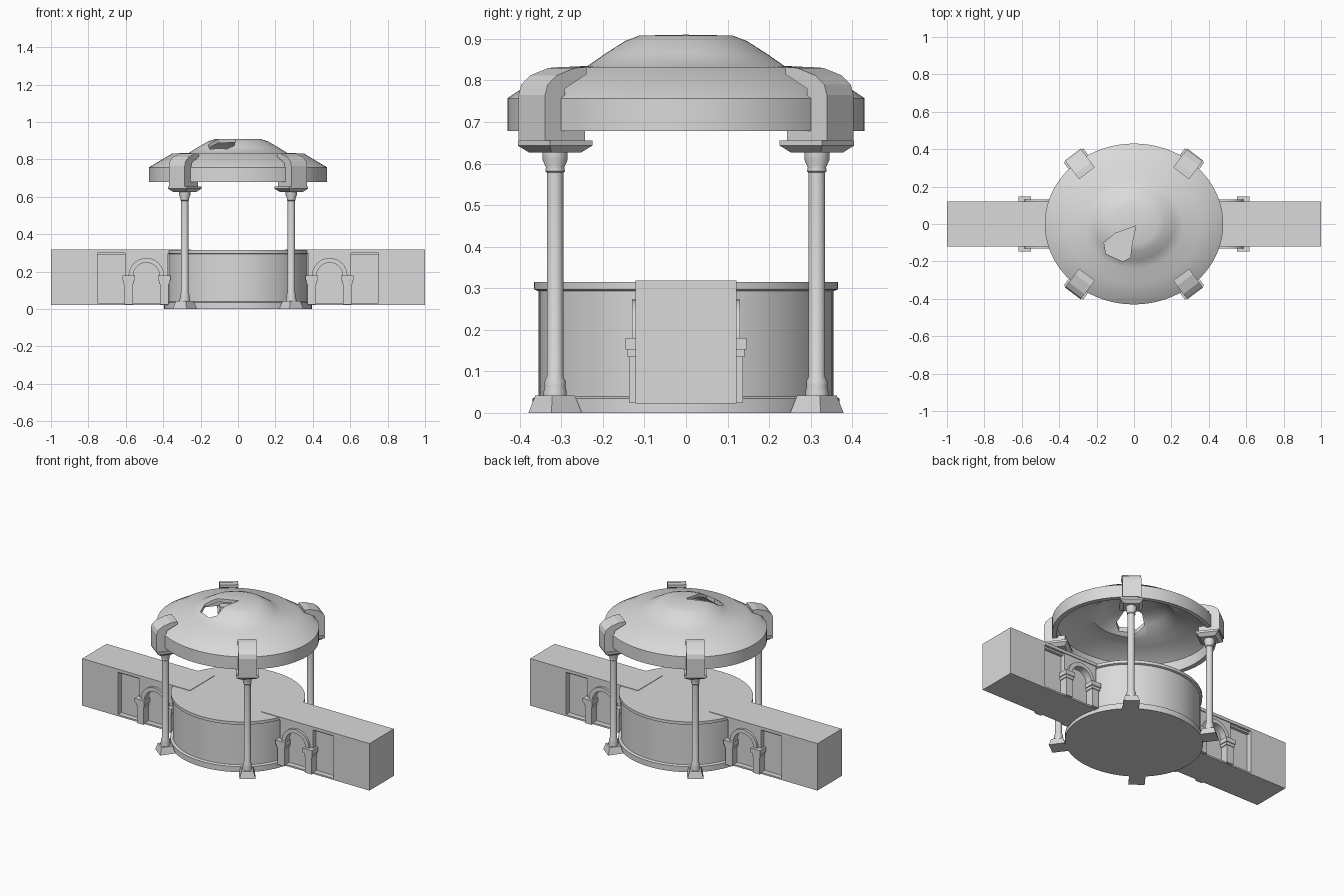
import bpy, bmesh, math
from mathutils import Matrix

if "Cube" in bpy.data.objects:
    bpy.data.objects.remove(bpy.data.objects["Cube"])

stone = bpy.data.materials.new("light_grey_stone")
stone.use_nodes = True
GREY = (0.7, 0.7, 0.7, 1)
stone.diffuse_color = GREY
stone.node_tree.nodes["Principled BSDF"].inputs["Base Color"].default_value = GREY


def finish(bm, name, matrix=None):
    if matrix:
        bm.transform(matrix)
    bmesh.ops.recalc_face_normals(bm, faces=bm.faces)
    mesh = bpy.data.meshes.new(name)
    bm.to_mesh(mesh)
    bm.free()
    mesh.materials.append(stone)
    ob = bpy.data.objects.new(name, mesh)
    bpy.context.collection.objects.link(ob)
    return ob


def smooth(ob, angle=40):
    bpy.ops.object.select_all(action="DESELECT")
    ob.select_set(True)
    bpy.context.view_layer.objects.active = ob
    bpy.ops.object.shade_smooth_by_angle(angle=math.radians(angle))


def lathe(name, profile, sx=1, sy=1, segments=72, matrix=None):
    """Closed (radius, z) profile, both ends on the axis."""
    bm = bmesh.new()
    verts = [bm.verts.new((r, 0, z)) for r, z in profile]
    edges = [bm.edges.new(pair) for pair in zip(verts, verts[1:])]
    bmesh.ops.spin(bm, geom=verts + edges, cent=(0, 0, 0), axis=(0, 0, 1),
                   angle=math.tau, steps=segments)
    bmesh.ops.remove_doubles(bm, verts=bm.verts, dist=0.0001)
    bmesh.ops.scale(bm, vec=(sx, sy, 1), verts=bm.verts)
    ob = finish(bm, name, matrix)
    smooth(ob)
    return ob


def prism(name, outline, y0, y1, matrix=None):
    """Outline in (x, z), extruded along y."""
    bm = bmesh.new()
    face = bm.faces.new([bm.verts.new((x, y0, z)) for x, z in outline])
    new = bmesh.ops.extrude_face_region(bm, geom=[face])["geom"]
    moved = [v for v in new if isinstance(v, bmesh.types.BMVert)]
    bmesh.ops.translate(bm, vec=(0, y1 - y0, 0), verts=moved)
    return finish(bm, name, matrix)


def box(name, x0, x1, y0, y1, z0, z1, matrix=None):
    return prism(name, [(x0, z0), (x1, z0), (x1, z1), (x0, z1)], y0, y1, matrix)


def frustum(name, half0, half1, z0, z1, matrix):
    bm = bmesh.new()
    bmesh.ops.create_cone(bm, cap_ends=True, segments=4, radius1=half0 * math.sqrt(2),
                          radius2=half1 * math.sqrt(2), depth=z1 - z0,
                          matrix=Matrix.Translation((0, 0, (z0 + z1) / 2))
                          @ Matrix.Rotation(math.pi / 4, 4, "Z"))
    return finish(bm, name, matrix)


def arc(cx, cz, r, steps=16):
    return [(cx + r * math.cos(math.pi * i / steps), cz + r * math.sin(math.pi * i / steps))
            for i in range(steps + 1)]


# Round platform with foot ring and rim
lathe("platform", [(0, 0), (1.04, 0), (1.04, 0.035), (1, 0.04), (1, 0.293),
                   (1.03, 0.297), (1.03, 0.315), (0, 0.315)], 0.38, 0.355)

# Dome shell
dome = lathe("dome", [(0, 0.91), (0.26, 0.908), (0.34, 0.895), (0.45, 0.865), (0.55, 0.835),
                      (0.74, 0.831), (1, 0.757), (1, 0.678), (0.94, 0.678), (0.94, 0.745),
                      (0.72, 0.805), (0.52, 0.81), (0.4, 0.86), (0.25, 0.888), (0, 0.89)],
             0.477, 0.43)

# Broken opening in the dome
hole = [(0.01, -0.01), (-0.1, -0.05), (-0.16, -0.1), (-0.15, -0.16),
        (-0.06, -0.2), (-0.02, -0.18), (-0.01, -0.1)]
cutter = prism("dome_hole_cutter", hole, -0.8, -1.0, Matrix.Rotation(-math.pi / 2, 4, "X")
               @ Matrix.Diagonal((1, 1, -1, 1)))
cutter.data.transform(Matrix.Diagonal((1, 1, -1 if cutter.data.vertices[0].co.z < 0 else 1, 1)))
# Keep the opening on the front side and its faces outward
if min(v.co.y for v in cutter.data.vertices) > -0.1:
    cutter.data.transform(Matrix.Diagonal((1, -1, 1, 1)))
bm = bmesh.new()
bm.from_mesh(cutter.data)
bmesh.ops.recalc_face_normals(bm, faces=bm.faces)
bm.to_mesh(cutter.data)
bm.free()
cutter.hide_render = True
cutter.hide_viewport = True
cut = dome.modifiers.new("opening", "BOOLEAN")
cut.operation = "DIFFERENCE"
cut.solver = "EXACT"
cut.object = cutter
dome.modifiers.move(len(dome.modifiers) - 1, 0)

# Four columns with plinths, capitals and roof brackets
for sx, side in ((1, "left"), (-1, "right")):
    for sy, end in ((1, "back"), (-1, "front")):
        tag = f"{end}_{side}_"
        place = (Matrix.Diagonal((sx, sy, 1, 1)) @ Matrix.Translation((0.285, 0.315, 0))
                 @ Matrix.Rotation(math.radians(53), 4, "Z"))
        frustum(tag + "plinth", 0.046, 0.034, 0, 0.042, place)
        lathe(tag + "column", [(0, 0.04), (0.028, 0.04), (0.028, 0.05), (0.025, 0.065),
                               (0.026, 0.075), (0.02, 0.088), (0.02, 0.578), (0.024, 0.582),
                               (0.022, 0.59), (0.03, 0.608), (0.03, 0.628), (0, 0.628)],
              segments=24, matrix=place)
        frustum(tag + "capital", 0.044, 0.064, 0.626, 0.643, place)
        frustum(tag + "abacus", 0.064, 0.064, 0.643, 0.656, place)
        box(tag + "bracket_seat", -0.05, 0.07, -0.053, 0.053, 0.655, 0.69, place)
        prism(tag + "bracket", [(0.01, 0.66), (0.07, 0.66), (0.07, 0.765), (0.062, 0.79),
                                (0.035, 0.812), (-0.02, 0.83), (-0.055, 0.832),
                                (-0.055, 0.815), (0.01, 0.78)], -0.053, 0.053, place)

# Two side wings, each with an arch on both faces
for sx, side in ((1, "left"), (-1, "right")):
    m = Matrix.Diagonal((sx, 1, 1, 1))
    box(side + "_wing_end", 0.75, 1, -0.121, 0.121, 0.022, 0.318, m)
    box(side + "_wing_wall", 0.25, 0.76, -0.088, 0.088, 0.024, 0.31, m)
    box(side + "_wing_floor", 0.25, 0.755, -0.121, 0.121, 0.022, 0.032, m)
    box(side + "_wing_cornice", 0.25, 0.755, -0.121, 0.121, 0.299, 0.318, m)
    box(side + "_wing_moulding", 0.25, 0.752, -0.106, 0.106, 0.288, 0.3, m)
    for sy, end in ((1, "back"), (-1, "front")):
        f = Matrix.Diagonal((sx, sy, 1, 1))
        tag = f"{end}_{side}_arch_"
        cx, cz = 0.49, 0.178
        prism(tag + "spandrel", [(0.605, cz), (0.605, 0.3), (0.375, 0.3), (0.375, cz)]
              + arc(cx, cz, 0.078)[::-1], 0.08, 0.116, f)
        ring = prism(tag + "moulding", arc(cx, cz, 0.095) + arc(cx, cz, 0.07)[::-1],
                     0.08, 0.13, f)
        smooth(ring)
        for px in (0.395, 0.585):
            box(tag + "pillar", px - 0.023, px + 0.023, 0.08, 0.137, 0.024, 0.15, f)
            box(tag + "pillar_neck", px - 0.028, px + 0.028, 0.08, 0.141, 0.134, 0.152, f)
            box(tag + "pillar_cap", px - 0.033, px + 0.033, 0.08, 0.146, 0.152, 0.18, f)
